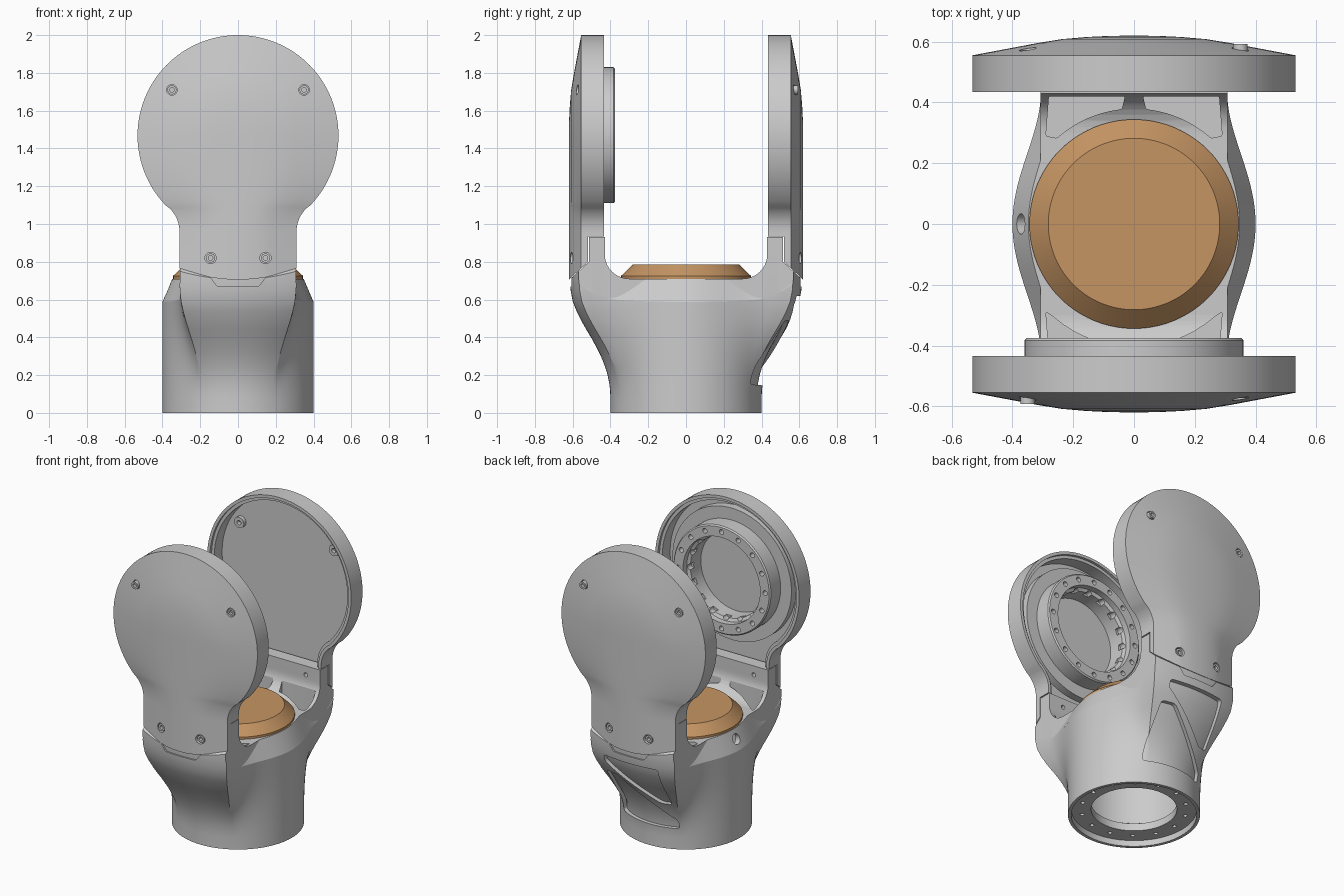
import bpy, bmesh
from math import sin, cos, pi, sqrt, atan2, radians
from mathutils import Matrix, Vector

if "Cube" in bpy.data.objects:
    bpy.data.objects.remove(bpy.data.objects["Cube"])

TO_Y = Matrix.Rotation(-pi / 2, 4, 'X')      # local +z becomes +y


def make(name, bm):
    bmesh.ops.remove_doubles(bm, verts=bm.verts[:], dist=1e-5)
    bmesh.ops.recalc_face_normals(bm, faces=bm.faces[:])
    me = bpy.data.meshes.new(name)
    bm.to_mesh(me)
    bm.free()
    ob = bpy.data.objects.new(name, me)
    bpy.context.collection.objects.link(ob)
    return ob


def cut(ob, cutter):
    m = ob.modifiers.new("cut", 'BOOLEAN')
    m.operation, m.solver, m.object = 'DIFFERENCE', 'EXACT', cutter
    bpy.context.view_layer.objects.active = ob
    bpy.ops.object.modifier_apply(modifier=m.name)
    bpy.data.objects.remove(cutter)


def smooth(ob, angle=30):
    bpy.ops.object.select_all(action='DESELECT')
    ob.select_set(True)
    bpy.context.view_layer.objects.active = ob
    bpy.ops.object.shade_smooth_by_angle(angle=radians(angle))


def lathe(name, prof, segs=96, mat=Matrix()):
    """Spin a closed (radius, height) loop around z."""
    bm = bmesh.new()
    rings = []
    for r, z in prof:
        n = segs if r > 0 else 1
        rings.append([bm.verts.new(mat @ Vector((r * cos(2 * pi * i / segs), r * sin(2 * pi * i / segs), z)))
                      for i in range(n)])
    for a, b in zip(rings, rings[1:] + rings[:1]):
        for i in range(segs):
            j = i + 1
            vs = list(dict.fromkeys([a[i % len(a)], a[j % len(a)], b[j % len(b)], b[i % len(b)]]))
            if len(vs) > 2:
                bm.faces.new(vs)
    return make(name, bm)


def loft(name, rings):
    """Skin a list of equal closed point rings and cap the ends."""
    bm = bmesh.new()
    rings = [[bm.verts.new(p) for p in ring] for ring in rings]
    n = len(rings[0])
    for a, b in zip(rings, rings[1:]):
        for i in range(n):
            j = (i + 1) % n
            bm.faces.new((a[i], a[j], b[j], b[i]))
    bm.faces.new(rings[0])
    bm.faces.new(rings[-1])
    return make(name, bm)


def prism(name, pts, axis, a, b):
    """Extrude a 2D outline along one axis from a to b."""
    put = {'x': lambda p, t: (t, *p), 'y': lambda p, t: (p[0], t, p[1]), 'z': lambda p, t: (*p, t)}[axis]
    return loft(name, [[put(p, t) for p in pts] for t in (a, b)])


def rods(name, spots, r, depth, rot=Matrix(), segs=20):
    """Several equal cylinders in one mesh, used as hole cutters."""
    bm = bmesh.new()
    for s in spots:
        bmesh.ops.create_cone(bm, cap_ends=True, segments=segs, radius1=r, radius2=r, depth=depth,
                              matrix=Matrix.Translation(s) @ rot)
    return make(name, bm)


def rounded(pts, r):
    out = []
    for i, p in enumerate(pts):
        p, a, b = Vector(p), Vector(pts[i - 1]), Vector(pts[(i + 1) % len(pts)])
        s, e = p + (a - p).normalized() * r, p + (b - p).normalized() * r
        for k in range(6):
            t = k / 5
            out.append(tuple(s * (1 - t) ** 2 + p * 2 * t * (1 - t) + e * t * t))
    return out


# Body: round foot flaring into a deep fork, rows of (z, depth)
ROWS = [(0, .4), (.08, .4), (.12, .402), (.16, .407), (.2, .415), (.24, .427), (.28, .442), (.32, .46), (.36, .481),
        (.4, .503), (.44, .527), (.48, .55), (.54, .58), (.59, .6), (.65, .611), (.705, .615), (.93, .615)]
CORNER = atan2(.567, .31)
QUARTER = [CORNER * i / 32 for i in range(32)] + [CORNER + (pi / 2 - CORNER) * i / 16 for i in range(16)]
ANGLES = QUARTER + [pi / 2] + [pi - a for a in reversed(QUARTER)]
ANGLES += [a + pi for a in ANGLES[1:-1]]


def half_width(y):
    """Bell-shaped flank: widest in the middle, narrow at the prongs."""
    return .31 + (.045 * (1 + cos(pi * y / .45)) if abs(y) < .45 else 0)


def full_radius(th):
    c, s = abs(cos(th)), abs(sin(th))
    q = .5 * c * c
    front = .615 / s if q < 1e-6 else (-s + sqrt(s * s + 4 * q * .615)) / (2 * q)
    lo, hi = .3, 1.0
    for _ in range(30):
        r = (lo + hi) / 2
        lo, hi = (r, hi) if r * c < half_width(r * s) else (lo, r)
    return min(lo, front)


FULL = [full_radius(t) for t in ANGLES]


def body_loft(name, inset=0):
    rings = []
    for z, d in ROWS:
        rs = [.4 + (d - .4) / .215 * (f - .4) - inset for f in FULL]
        rings.append([(r * cos(t), r * sin(t), z) for r, t in zip(rs, ANGLES)])
    return loft(name, rings)


body = body_loft("fork_body")

# Saddle between the prongs
right = [(.3 + .13 * sin(k * pi / 20), .84 - .13 * cos(k * pi / 20)) for k in range(11)] + [(.43, 1.2)]
cut(body, prism("saddle_cut", right + [(-y, z) for y, z in reversed(right)], 'x', -.7, .7))

# Bevelled flanks, and seats for the covers on the outside of the prongs
for sg in (-1, 1):
    rings = []
    for k in range(-33, 34):
        y = k * .02
        w, zc = half_width(y), .588 + .1 * (max(0, abs(y) - .35) / .22) ** 2
        rings.append([(sg * x, y, z) for x, z in [(w + .02, zc - .0465), (.307, zc + (w - .307) / .43),
                                                  (.307, 1.2), (.7, 1.2), (.7, zc - .0465)]])
    cut(body, loft("flank_cut", rings))
    cut(body, prism("seat_cut", [(sg * y, z) for y, z in [(.514, 1.2), (.514, .8), (.64, .683), (.8, .683),
                                                          (.8, 1.2)]], 'x', -.6, .6))

# Hollow inside and stepped foot flange with bolt holes
cut(body, lathe("bore_cut", [(0, -.1), (.38, -.1), (.38, .04), (.26, .04), (.26, .09), (.344, .14),
                             (.344, 1.2), (0, 1.2)]))
cut(body, rods("foot_holes", [(.32 * cos(i * pi / 7), .32 * sin(i * pi / 7), .04) for i in range(14)], .013, .05))
cut(body, rods("side_hole", [(-.38, 0, .655)], .034, .12, Matrix.Rotation(radians(-65), 4, 'Y')))
cut(body, rods("prong_holes", [(x, y, .87) for x in (-.2, .2) for y in (-.43, .43)], .014, .06, TO_Y))


def pocket(pts, sign, depth, r):
    c = prism("pocket_cut", rounded(pts, r), 'y', .2 * sign, .8 * sign)
    cut(c, body_loft("pocket_floor", depth))
    cut(body, c)


# Two recesses on the rear with a diagonal rib, small tabs below the covers
pocket([(.2, .62), (-.2, .62), (-.2, .33), (-.13, .33), (.2, .57)], 1, .03, .02)
pocket([(.13, .49), (.22, .49), (.22, .15), (-.2, .14), (-.2, .2)], 1, .025, .02)
for sg in (-1, 1):
    pocket([(-.155, .73), (.155, .73), (.11, .67), (-.11, .67)], sg, .01, .01)

# Corner pockets around the rim
for sx in (-1, 1):
    for sy, r in ((-1, .405), (1, .38)):
        arc = [(r * cos(radians(a)), r * sin(radians(a))) for a in range(84, 47, -6)]
        quad = [(.29, .29), (.28, .42), (.03, .42)]
        cut(body, prism("rim_pocket", rounded([(x * sx, y * sy) for x, y in arc + quad], .007), 'z', .6, 1.1))
smooth(body, 20)

# Tan closing cap
cap = lathe("end_cap", [(0, .68), (.335, .68), (.335, .705), (.344, .71), (.344, .725), (.282, .785), (0, .785)], 128)
tan = bpy.data.materials.new("tan")
tan.diffuse_color = (.56, .30, .125, 1)
tan.use_nodes = True
tan.node_tree.nodes["Principled BSDF"].inputs["Base Color"].default_value = tan.diffuse_color
cap.data.materials.append(tan)
smooth(cap)


def outline(inset, bottom):
    """Paddle outline: round head, filleted into a straight neck."""
    r, w, f, cz = .532 - inset, .31 - inset, .17 + inset, .96
    a0, a1 = atan2(.51, -.48), atan2(-.51, .48)
    pts = [(w, bottom)]
    for k in range(9):
        a = pi + (a0 - pi) * k / 8
        pts.append((.48 + f * cos(a), cz + f * sin(a)))
    for k in range(1, 49):
        a = a1 + (pi / 2 - a1) * k / 48
        pts.append((r * cos(a), 1.468 + r * sin(a)))
    return pts + [(-x, z) for x, z in reversed(pts[:-1])]


def cover(name):
    # Domed shell: outline shrinks onto the centre line as it bulges outward
    bm = bmesh.new()
    layers = []
    for s, y in [(0, .435), (0, .555), (.2, .575), (.4, .595), (.55, .608), (.7, .615), (.85, .619), (1, .62)]:
        pts = outline(0, .78 - .93 * (y - .54))
        layers.append([bm.verts.new((x * (1 - s), y, z + (1.47 - z) * s if z > 1.47 else z)) for x, z in pts])
    for a, b in zip(layers, layers[1:]):
        for i in range(len(a) - 1):
            bm.faces.new((a[i], a[i + 1], b[i + 1], b[i]))
    bm.faces.new(layers[0])
    bm.faces.new([l[0] for l in layers] + [l[-1] for l in reversed(layers[:-1])])
    bmesh.ops.dissolve_degenerate(bm, dist=1e-5, edges=bm.edges[:])
    ob = make(name, bm)
    # Stepped recess inside, step over the prong, screw seats
    cut(ob, prism("lip_cut", outline(.02, .92), 'y', .4, .452))
    cut(ob, prism("recess_cut", outline(.04, .91), 'y', .39, .535))
    cut(ob, prism("prong_cut", [(-.4, .6), (.4, .6), (.4, .935), (-.4, .935)], 'y', .38, .518))
    cut(ob, rods("low_seats", [(x, .63, .82) for x in (-.145, .145)], .03, .1, TO_Y))
    cut(ob, rods("high_seats", [(x, .602, 1.71) for x in (-.35, .35)], .028, .09, TO_Y))
    return [ob]


def tube(name, ro, ri, y0, y1, x=0, z=1.47, segs=96):
    return lathe(name, [(ro, y0), (ro, y1), (ri, y1), (ri, y0)], segs, Matrix.Translation((x, 0, z)) @ TO_Y)


def screws(side):
    return [tube(side + "_screw", .024, .012, y - .034, y, x, z, 24)
            for x, z, y in ((-.145, .82, .6), (.145, .82, .6), (-.35, 1.71, .572), (.35, 1.71, .592))]


# Rear cover with screw bosses inside
for ob in cover("rear_cover") + screws("rear") + [tube("rear_boss", .036, .015, .51, .54, x, 1.71, 24)
                                                  for x in (-.35, .35)]:
    smooth(ob)

# Front cover: same shell turned around, plus bearing ring with bolt holes and toothed bore
parts = cover("front_cover") + screws("front")
ring = lathe("bearing_ring", [(.352, .375), (.36, .383), (.36, .54), (.265, .54), (.265, .425), (.285, .415),
                              (.285, .375)], 128, Matrix.Translation((0, 0, 1.47)) @ TO_Y)


def circle(r, n, y):
    return [(r * cos(2 * pi * i / n), y, 1.47 + r * sin(2 * pi * i / n)) for i in range(n)]


cut(ring, rods("bolt_holes", circle(.322, 16, .38), .016, .08, TO_Y))
cut(ring, rods("tooth_gaps", circle(.262, 16, .43), .02, .06, TO_Y))
parts += [ring, tube("seal_ring", .44, .355, .485, .54)]
for ob in parts:
    ob.data.transform(Matrix.Rotation(pi, 4, 'Z'))
    smooth(ob)
